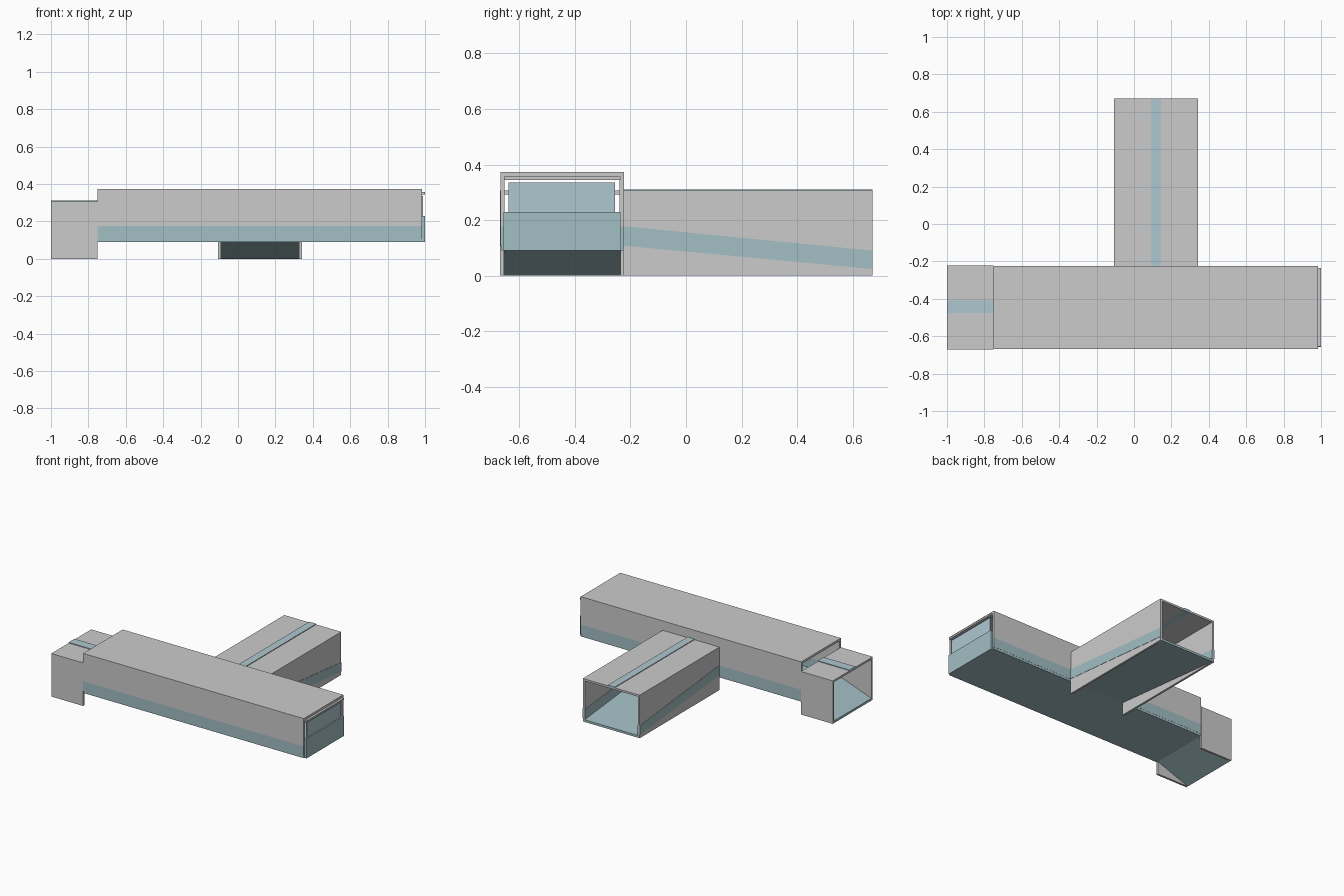
import bpy, bmesh

if "Cube" in bpy.data.objects:
    bpy.data.objects.remove(bpy.data.objects["Cube"])

def material(name, color):
    m = bpy.data.materials.new(name)
    m.diffuse_color = (*color, 1)
    m.use_nodes = True
    m.node_tree.nodes["Principled BSDF"].inputs["Base Color"].default_value = m.diffuse_color
    return m

blue = material("blue_panel", (0.36, 0.52, 0.55))
pale = material("pale_glass", (0.43, 0.58, 0.63))

def slab(name, a, b, z_start, z_end=None, along="x", mat=None):
    """Box running along an axis; its (low, high) heights may differ at both ends."""
    z_end = z_end or z_start
    bm = bmesh.new()
    rings = []
    for t, (lo, hi) in ((a[0], z_start), (a[1], z_end)):
        ring = [(b[0], lo), (b[1], lo), (b[1], hi), (b[0], hi)]
        rings.append([bm.verts.new((t, s, z) if along == "x" else (s, t, z)) for s, z in ring])
    bm.faces.new(rings[0])
    bm.faces.new(rings[1][::-1])
    for i in range(4):
        j = (i + 1) % 4
        bm.faces.new((rings[0][i], rings[1][i], rings[1][j], rings[0][j]))
    bmesh.ops.recalc_face_normals(bm, faces=bm.faces[:])
    me = bpy.data.meshes.new(name)
    bm.to_mesh(me)
    bm.free()
    ob = bpy.data.objects.new(name, me)
    bpy.context.collection.objects.link(ob)
    if mat:
        me.materials.append(mat)
    return ob

def tunnel(name, along, near, far, side, stripe):
    """Ramp tunnel: near end joins the corridor, far end reaches the ground."""
    run = (near, far)
    t = 0.015
    slab(name + "_ramp", run, (side[0] + t, side[1] - t), (0.09, 0.106), (0, 0.016), along, blue)
    for label, w in (("wall_a", (side[0], side[0] + t)), ("wall_b", (side[1] - t, side[1]))):
        slab(f"{name}_{label}", run, w, (0, 0.292), None, along)
        # sloping coloured band showing on the long tunnel
        if along == "y":
            slab(f"{name}_{label}_band", run, (w[0] - 0.002, w[1] + 0.002),
                 (0.108, 0.178), (0.024, 0.09), along, blue)
    # roof in two halves with a raised glass strip between
    slab(name + "_roof_a", run, (side[0], stripe[0]), (0.292, 0.306), None, along)
    slab(name + "_roof_b", run, (stripe[1], side[1]), (0.292, 0.306), None, along)
    slab(name + "_skylight", run, stripe, (0.292, 0.311), None, along, pale)

# Main corridor
X = (-0.75, 0.985)
slab("corridor_floor", X, (-0.665, -0.225), (0.09, 0.106), mat=blue)
slab("corridor_roof", X, (-0.668, -0.224), (0.357, 0.373))
openings = {"front": [X], "back": [(X[0], -0.095), (0.33, X[1])]}
for label, y in (("front", (-0.668, -0.653)), ("back", (-0.239, -0.224))):
    for i, run in enumerate(openings[label]):
        slab(f"{label}_band_{i}", run, y, (0.106, 0.175), mat=blue)
        slab(f"{label}_wall_{i}", run, y, (0.175, 0.357))
slab("wall_over_doorway", (-0.095, 0.33), (-0.239, -0.224), (0.292, 0.357))

# Right end: lower panel, glass pane and slim frame
slab("end_panel", (0.985, 1.0), (-0.657, -0.236), (0.09, 0.23), mat=blue)
slab("end_pane", (0.985, 0.99), (-0.64, -0.255), (0.23, 0.335), mat=pale)
slab("end_frame_top", (0.97, 1.0), (-0.655, -0.236), (0.345, 0.357))

# Ramp tunnels
tunnel("back_tunnel", "y", -0.225, 0.672, (-0.106, 0.341), (0.09, 0.145))
tunnel("left_tunnel", "x", -0.75, -1.0, (-0.67, -0.221), (-0.475, -0.41))
